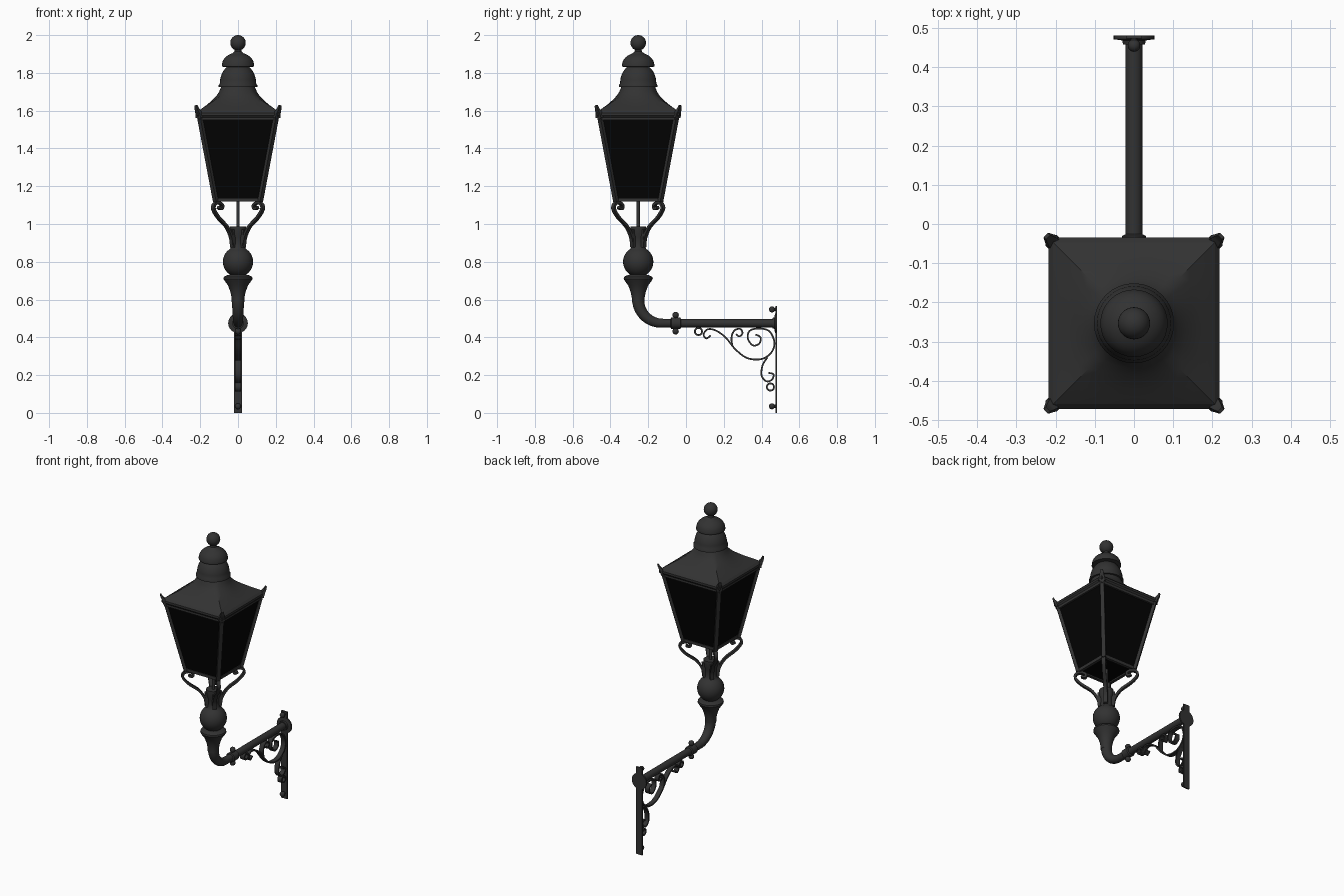
import bpy, bmesh, math
from mathutils import Vector

if "Cube" in bpy.data.objects:
    bpy.data.objects.remove(bpy.data.objects["Cube"])

CY = -0.253            # lantern axis position in y
Z = Vector((0, 0, 1))
R2 = math.sqrt(2)


def material(name, v):
    m = bpy.data.materials.new(name)
    m.diffuse_color = (v, v, v, 1)
    m.use_nodes = True
    m.node_tree.nodes["Principled BSDF"].inputs["Base Color"].default_value = m.diffuse_color
    return m


IRON = material("cast_iron", 0.032)
GLASS = material("black_glass", 0.001)


def loft(name, rings, mat=IRON, caps=True, closed=False, angle=35):
    """Skin a list of equally sized point rings."""
    bm = bmesh.new()
    vs = [[bm.verts.new(p) for p in r] for r in rings]
    n = len(vs[0])
    for i in range(len(vs) if closed else len(vs) - 1):
        a, b = vs[i], vs[(i + 1) % len(vs)]
        for j in range(n):
            k = (j + 1) % n
            bm.faces.new((a[j], a[k], b[k], b[j]))
    if caps and not closed:
        bm.faces.new(vs[0][::-1])
        bm.faces.new(vs[-1])
    bmesh.ops.recalc_face_normals(bm, faces=bm.faces)
    me = bpy.data.meshes.new(name)
    bm.to_mesh(me)
    bm.free()
    me.materials.append(mat)
    for p in me.polygons:
        p.use_smooth = True
    me.set_sharp_from_angle(angle=math.radians(angle))
    ob = bpy.data.objects.new(name, me)
    bpy.context.collection.objects.link(ob)
    return ob


def lathe(name, profile, origin=(0, CY, 0), axis='Z', n=32):
    """Turn (radius, height) pairs around the z or y axis."""
    rings = []
    for r, h in profile:
        ring = []
        for j in range(n):
            a = 2 * math.pi * j / n
            c, s = r * math.cos(a), r * math.sin(a)
            ring.append(Vector(origin) + Vector((c, s, h) if axis == 'Z' else (c, h, s)))
        rings.append(ring)
    return loft(name, rings)


def arc(r, h, a0, a1, n=12, rz=None):
    """Profile points on a circle, angles in degrees from the equator."""
    rz = rz or r
    return [(max(1e-4, r * math.cos(math.radians(a0 + (a1 - a0) * i / n))),
             h + rz * math.sin(math.radians(a0 + (a1 - a0) * i / n))) for i in range(n + 1)]


def spline(pts, sub):
    out = []
    for i in range(len(pts) - 1):
        p = [Vector(pts[min(max(k, 0), len(pts) - 1)]) for k in range(i - 1, i + 3)]
        for s in range(sub):
            t = s / sub
            out.append(0.5 * (2 * p[1] + (p[2] - p[0]) * t + (2 * p[0] - 5 * p[1] + 4 * p[2] - p[3]) * t * t
                              + (3 * p[1] - p[0] - 3 * p[2] + p[3]) * t ** 3))
    return out + [Vector(pts[-1])]


def sweep(name, pts, section, d=(0, 1, 0), origin=(0, 0, 0), sub=6, taper=(1, 1)):
    """Sweep a section along a path of (distance along d, height)."""
    d = Vector(d).normalized()
    side = d.cross(Z)
    path = spline(pts, sub)
    rings = []
    for i, p in enumerate(path):
        t = (path[min(i + 1, len(path) - 1)] - path[max(i - 1, 0)]).normalized()
        nrm = d * -t.y + Z * t.x
        k = taper[0] + (taper[1] - taper[0]) * i / (len(path) - 1)
        c = Vector(origin) + d * p.x + Z * p.y
        rings.append([c + (nrm * a + side * b) * k for a, b in section])
    return loft(name, rings)


def rect(a, b):
    return [(-a, -b), (a, -b), (a, b), (-a, b)]


def circle(r, n=24):
    return [(r * math.cos(2 * math.pi * i / n), r * math.sin(2 * math.pi * i / n)) for i in range(n)]


def square(h, z):
    return [Vector((x * h, CY + y * h, z)) for x, y in ((-1, -1), (1, -1), (1, 1), (-1, 1))]


def rail(name, h, z0, z1, w):
    loft(name, [square(h, z0), square(h, z1), square(h - w, z1), square(h - w, z0)], closed=True)


def bar(name, x, y0, y1, z0, z1):
    loft(name, [[(-x, y0, z), (x, y0, z), (x, y1, z), (-x, y1, z)] for z in (z0, z1)])


# Finial and two domed caps
lathe("finial_cap", [(0.088, 1.725), (0.102, 1.725), (0.102, 1.735), (0.096, 1.745)]
      + arc(0.096, 1.745, 10, 48, 6, 0.11) + [(0.052, 1.835), (0.06, 1.838)])
lathe("finial_upper_cap", [(0.05, 1.83), (0.086, 1.833), (0.086, 1.842)] + arc(0.085, 1.842, 5, 58, 6, 0.065)
      + [(0.03, 1.904), (0.02, 1.912), (0.017, 1.925)])
lathe("finial_ball", arc(0.041, 1.959, -90, 90, 16))

# Roof blends from a square eave to a round neck
roof = []
for z, h, q in ((1.60, 0.207, 1), (1.615, 0.187, 0.97), (1.63, 0.166, 0.9), (1.645, 0.148, 0.78),
                (1.66, 0.132, 0.6), (1.68, 0.113, 0.35), (1.70, 0.1, 0.15), (1.727, 0.089, 0)):
    ring = []
    for j in range(48):
        a = 2 * math.pi * j / 48
        c, s = math.cos(a), math.sin(a)
        k = h * (1 - q + q / max(abs(c), abs(s)))
        ring.append((k * c, CY + k * s, z))
    roof.append(ring)
loft("roof", roof)
loft("eave", [square(0.21, 1.565), square(0.218, 1.575), square(0.218, 1.588), square(0.206, 1.601)],
     caps=False)

# Lantern panes and rails
loft("lantern_glass", [square(0.116, 1.127), square(0.2, 1.57)], GLASS)
rail("bottom_rail", 0.122, 1.118, 1.136, 0.018)
rail("top_rail", 0.208, 1.55, 1.568, 0.02)

# Corner posts, horns and supporting arms on the four diagonals
ARM = [(0.030, 0.88), (0.036, 0.93), (0.060, 0.985), (0.105, 1.035), (0.13, 1.08), (0.122, 1.108),
       (0.100, 1.112), (0.085, 1.097), (0.090, 1.080), (0.104, 1.088)]
for i, d in enumerate(((1, 1, 0), (-1, 1, 0), (-1, -1, 0), (1, -1, 0))):
    o = (0, CY, 0)
    sweep(f"corner_post_{i}", [(0.118 * R2, 1.12), (0.203 * R2, 1.57)], rect(0.009, 0.012), d, o, 1)
    sweep(f"corner_horn_{i}", [(0.203 * R2, 1.565), (0.209 * R2, 1.59), (0.217 * R2, 1.608), (0.222 * R2, 1.628)],
          rect(0.012, 0.02), d, o, 4, (1, 0.35))
    sweep(f"support_arm_{i}", [(u * R2, z) for u, z in ARM], rect(0.007, 0.011), d, o)
    sweep(f"arm_foot_{i}", [(0.036, 0.875), (0.042, 0.97)], rect(0.01, 0.012), d, o, 1)

# Gas pipe and turned column
lathe("gas_pipe", [(0.009, 0.98), (0.009, 1.13)], n=16)
lathe("column", [(0.033, 0.585), (0.034, 0.61), (0.040, 0.64), (0.053, 0.675), (0.07, 0.698), (0.077, 0.71),
                 (0.075, 0.72), (0.06, 0.728)] + arc(0.08, 0.80, -58, 58, 16)
      + [(0.036, 0.88), (0.034, 0.90), (0.034, 0.93), (0.042, 0.95), (0.042, 0.988)])

# Curved elbow and horizontal pipe
elbow = [(CY, 0.61)] + [(CY + 0.125 * (1 - math.cos(a)), 0.475 + 0.125 * (1 - math.sin(a)))
                        for a in [math.pi / 2 * k / 6 for k in range(7)]] + [(-0.05, 0.475)]
sweep("elbow_pipe", elbow, circle(0.034), sub=4, taper=(1, 0.65))
lathe("wall_pipe", [(0.022, -0.06), (0.022, 0.475)], (0, 0, 0.475), 'Y')
lathe("pipe_collar", [(0.022, -0.082), (0.03, -0.078), (0.03, -0.03), (0.022, -0.026)], (0, 0, 0.475), 'Y')
for z in (0.432, 0.518):
    lathe("collar_ball", arc(0.017, z, -90, 90, 10), (0, -0.055, 0), n=20)
lathe("collar_stem", [(0.009, 0.43), (0.009, 0.52)], (0, -0.055, 0), n=12)

# Wall plate, flange and bolts
bar("wall_bar", 0.021, 0.473, 0.481, 0.004, 0.565)
lathe("wall_flange", [(0.028, 0.458), (0.03, 0.468), (0.052, 0.471), (0.052, 0.481)], (0, 0, 0.475), 'Y')
for z in (0.035, 0.548):
    lathe("wall_bolt", [(0.009, 0.474)] + arc(0.016, 0.455, 60, -90, 10), (0, 0, z), 'Y', 20)

# Scrollwork strips between pipe and wall bar
STRIP = rect(0.0045, 0.015)
sweep("main_scroll", [(0.368, 0.415), (0.394, 0.40), (0.389, 0.368), (0.355, 0.357), (0.327, 0.394), (0.338, 0.435),
                      (0.389, 0.447), (0.442, 0.431), (0.468, 0.373), (0.452, 0.32), (0.40, 0.285), (0.325, 0.29),
                      (0.262, 0.336), (0.209, 0.40), (0.156, 0.437), (0.114, 0.442), (0.093, 0.415),
                      (0.108, 0.394), (0.13, 0.41)], STRIP)
sweep("side_scroll", [(0.246, 0.352), (0.241, 0.40), (0.257, 0.437), (0.288, 0.444), (0.299, 0.422),
                      (0.283, 0.405), (0.265, 0.417)], STRIP)
sweep("lower_scroll", [(0.431, 0.294), (0.405, 0.251), (0.40, 0.198), (0.426, 0.167), (0.456, 0.177),
                       (0.463, 0.204), (0.437, 0.212)], STRIP)
for y, z in ((0.447, 0.137), (0.066, 0.431)):
    sweep("small_scroll", [(y + 0.019 * math.cos(a), z + 0.019 * math.sin(a))
                           for a in [2 * math.pi * k / 12 for k in range(13)]], STRIP, sub=2)

# The bar starts at ground level
bar("bar_foot", 0.021, 0.473, 0.481, 0, 0.01)
